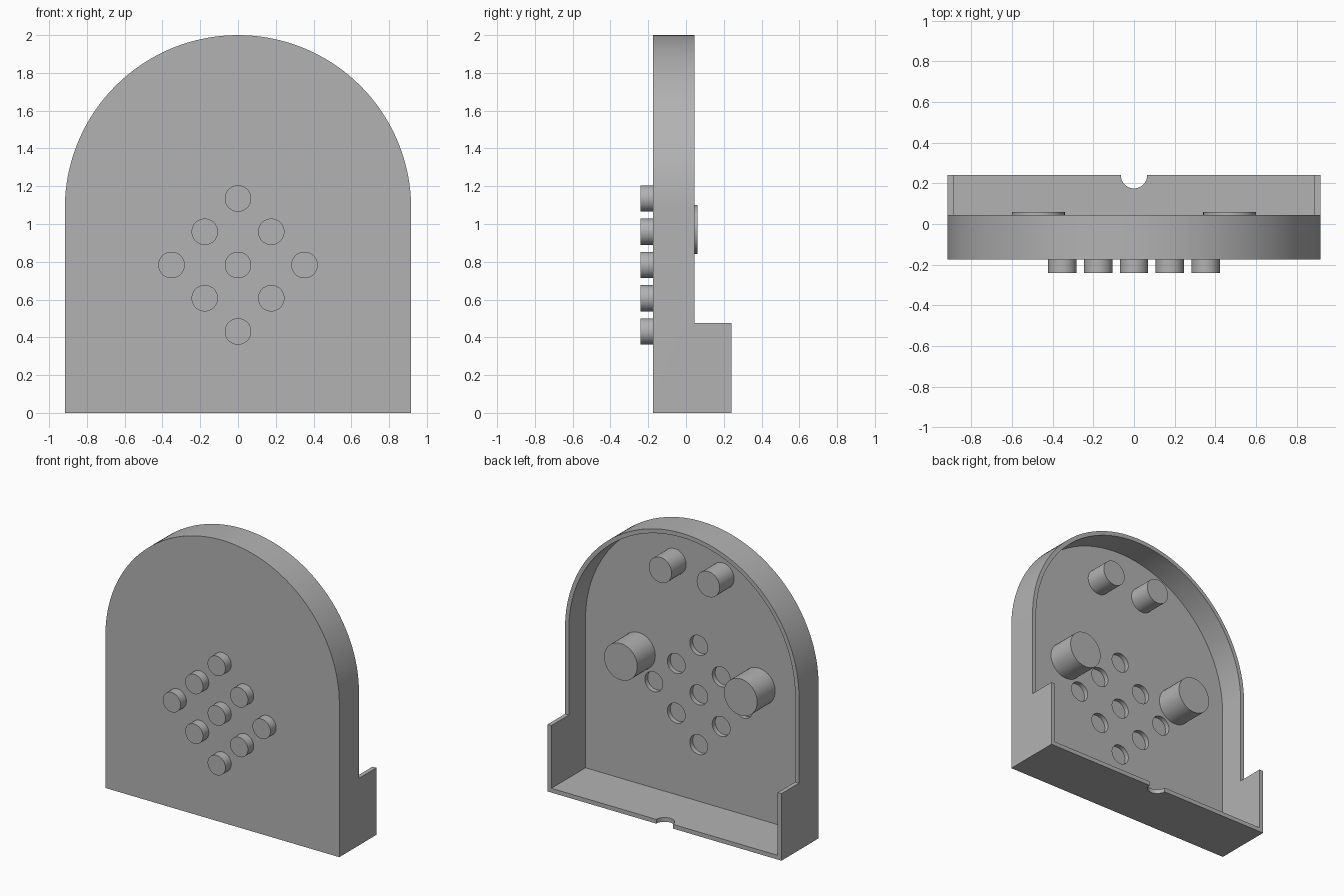
import bpy, bmesh, math
from mathutils import Matrix

cube = bpy.data.objects.get("Cube")
if cube:
    bpy.data.objects.remove(cube, do_unlink=True)

grey = bpy.data.materials.new("plain_grey")
grey.use_nodes = True
colour = (0.45, 0.45, 0.45, 1)
grey.diffuse_color = colour
grey.node_tree.nodes["Principled BSDF"].inputs["Base Color"].default_value = colour

HALF, TOP, WALL = 0.917, 2.0, 0.03
FRONT, RIM, BACK = -0.175, 0.045, 0.24
FLOOR_Y = FRONT + 0.033          # inner face of the front panel
SPRING = TOP - HALF              # height where the arch begins
LEDGE = 0.475                    # top of the deep lower skirt


def finish(name, bm):
    bmesh.ops.recalc_face_normals(bm, faces=bm.faces)
    mesh = bpy.data.meshes.new(name)
    bm.to_mesh(mesh)
    bm.free()
    mesh.materials.append(grey)
    obj = bpy.data.objects.new(name, mesh)
    bpy.context.collection.objects.link(obj)
    return obj


def arch(name, radius, bottom, y0, y1, steps=64):
    """Round-topped slab extruded along y."""
    outline = [(-radius, bottom), (radius, bottom)]
    for i in range(steps + 1):
        a = math.pi * i / steps
        outline.append((radius * math.cos(a), SPRING + radius * math.sin(a)))
    bm = bmesh.new()
    face = bm.faces.new([bm.verts.new((x, y0, z)) for x, z in outline])
    new = bmesh.ops.extrude_face_region(bm, geom=[face])["geom"]
    moved = [v for v in new if isinstance(v, bmesh.types.BMVert)]
    bmesh.ops.translate(bm, verts=moved, vec=(0, y1 - y0, 0))
    return finish(name, bm)


def block(name, low, high):
    bm = bmesh.new()
    size = [h - l for l, h in zip(low, high)]
    mid = [(h + l) / 2 for l, h in zip(low, high)]
    bmesh.ops.create_cube(bm, size=1, matrix=Matrix.Translation(mid) @ Matrix.Diagonal((*size, 1)))
    return finish(name, bm)


def peg(name, x, z, radius, y0, y1):
    """Cylinder lying along y."""
    bm = bmesh.new()
    place = Matrix.Translation((x, (y0 + y1) / 2, z)) @ Matrix.Rotation(math.pi / 2, 4, "X")
    bmesh.ops.create_cone(bm, cap_ends=True, segments=40, radius1=radius,
                          radius2=radius, depth=y1 - y0, matrix=place)
    return finish(name, bm)


def cut(target, cutter):
    mod = target.modifiers.new("cut", "BOOLEAN")
    mod.operation, mod.solver, mod.object = "DIFFERENCE", "EXACT", cutter
    bpy.ops.object.select_all(action="DESELECT")
    bpy.context.view_layer.objects.active = target
    target.select_set(True)
    bpy.ops.object.modifier_apply(modifier=mod.name)
    bpy.data.objects.remove(cutter, do_unlink=True)


# Hollow arched housing with a deeper skirt at the bottom
housing = arch("housing", HALF, 0, FRONT, BACK)
cut(housing, block("rim_cutter", (-1.5, RIM, LEDGE), (1.5, 1, 3)))
cut(housing, arch("cavity_cutter", HALF - WALL, WALL, FLOOR_Y, 0.5))

# Cable notch in the back edge of the bottom wall
bm = bmesh.new()
bmesh.ops.create_cone(bm, cap_ends=True, segments=40, radius1=0.065, radius2=0.065,
                      depth=0.2, matrix=Matrix.Translation((0, BACK, 0)))
cut(housing, finish("notch_cutter", bm))

parts = [housing]

# Diamond grid of nine buttons, each behind a hole in the panel
STEP = 0.176
for i in (-1, 0, 1):
    for j in (-1, 0, 1):
        x, z = STEP * (i - j), 0.783 + STEP * (i + j)
        cut(housing, peg("hole_cutter", x, z, 0.07, FRONT - 0.1, FLOOR_Y + 0.1))
        parts.append(peg("button", x, z, 0.07, -0.24, FRONT))

# Paired posts standing on the inside of the panel
for side, sign in (("left", 1), ("right", -1)):
    parts.append(peg(side + "_large_post", sign * 0.47, 0.97, 0.13, FLOOR_Y - 0.01, 0.06))
    parts.append(peg(side + "_small_post", sign * 0.188, 1.68, 0.09, FLOOR_Y - 0.01, 0.02))

# Smooth the round walls and keep the edges crisp
bpy.ops.object.select_all(action="DESELECT")
for part in parts:
    part.select_set(True)
bpy.context.view_layer.objects.active = housing
bpy.ops.object.shade_smooth_by_angle(angle=math.radians(30))
